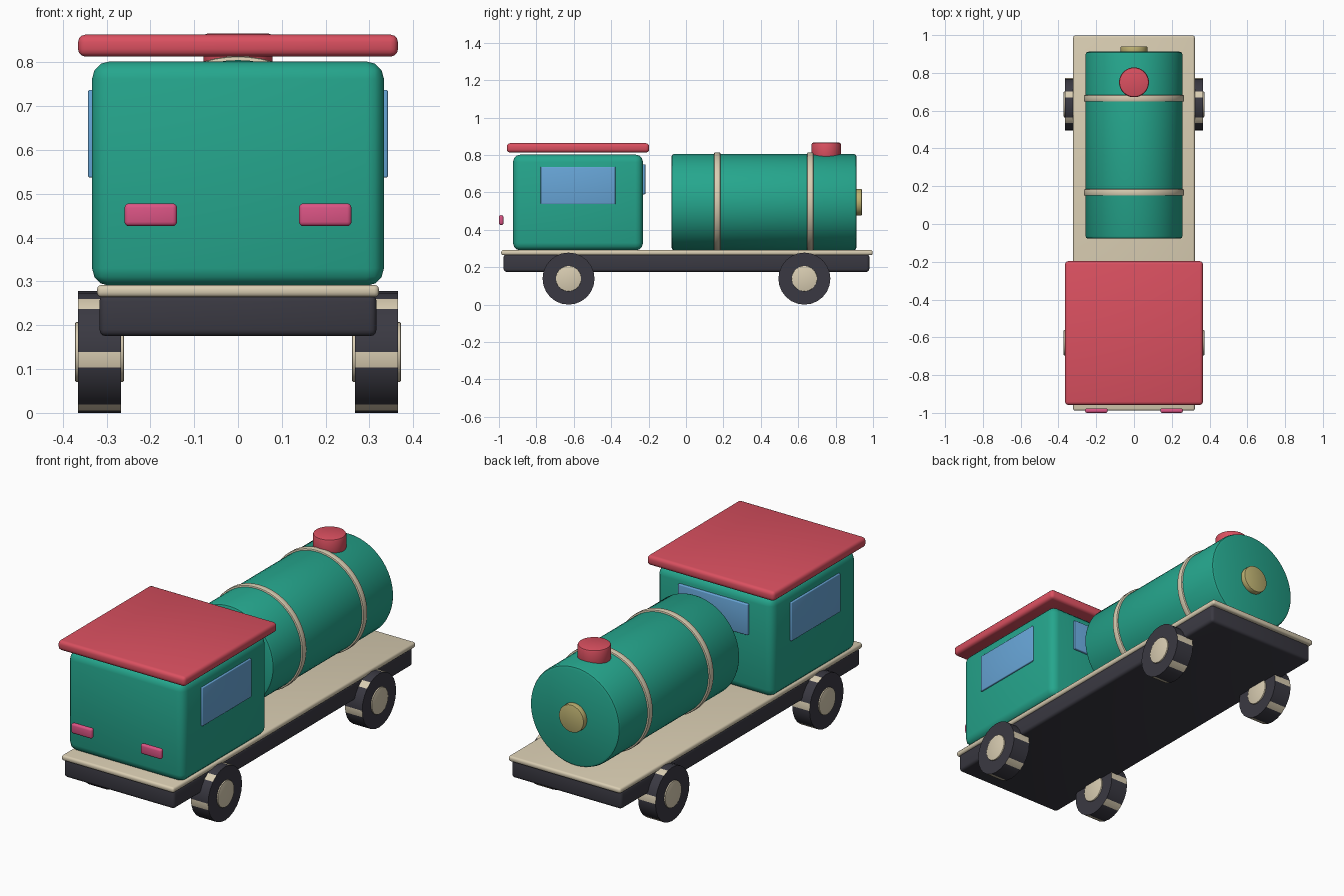
import bpy, bmesh, math
from mathutils import Matrix, Vector

if "Cube" in bpy.data.objects:
    bpy.data.objects.remove(bpy.data.objects["Cube"])


def material(name, rgb):
    m = bpy.data.materials.new(name)
    lin = [(c / 255 / 12.92) if c < 11 else ((c / 255 + 0.055) / 1.055) ** 2.4 for c in rgb]
    m.diffuse_color = (*lin, 1)
    m.use_nodes = True
    m.node_tree.nodes["Principled BSDF"].inputs["Base Color"].default_value = m.diffuse_color
    return m


GREEN = material("green paint", (37, 166, 141))
RED = material("red paint", (218, 80, 96))
CREAM = material("cream", (217, 205, 178))
DARK = material("dark rubber", (58, 57, 66))
BLUE = material("blue glass", (104, 166, 216))
PINK = material("pink lamp", (218, 84, 132))
BRASS = material("pale brass", (190, 178, 114))


def finish(bm, name, mats, bevel, segments=3):
    me = bpy.data.meshes.new(name)
    bm.to_mesh(me)
    bm.free()
    ob = bpy.data.objects.new(name, me)
    bpy.context.collection.objects.link(ob)
    for m in mats:
        me.materials.append(m)
    bpy.ops.object.select_all(action='DESELECT')
    ob.select_set(True)
    bpy.context.view_layer.objects.active = ob
    if bevel:
        mod = ob.modifiers.new("soft edges", 'BEVEL')
        mod.width = bevel
        mod.segments = segments
        mod.limit_method = 'ANGLE'
        mod.angle_limit = math.radians(40)
        bpy.ops.object.modifier_apply(modifier=mod.name)
    bpy.ops.object.shade_smooth_by_angle(angle=math.radians(35))
    return ob


def box(name, mat, x, y, z, bevel=0.0):
    """Box from (min, max) ranges."""
    bm = bmesh.new()
    bmesh.ops.create_cube(bm, size=1)
    for v in bm.verts:
        v.co = Vector([r[0] + (c + 0.5) * (r[1] - r[0]) for c, r in zip(v.co, (x, y, z))])
    return finish(bm, name, [mat], bevel)


def cylinder(name, mats, centre, radius, depth, axis, sides=48, bevel=0.0, rule=None):
    bm = bmesh.new()
    bmesh.ops.create_cone(bm, cap_ends=True, segments=sides, radius1=radius,
                          radius2=radius, depth=depth)
    turn = {'X': Matrix.Rotation(math.pi / 2, 4, 'Y'),
            'Y': Matrix.Rotation(math.pi / 2, 4, 'X'),
            'Z': Matrix.Identity(4)}[axis]
    bmesh.ops.transform(bm, matrix=turn, verts=bm.verts)
    if rule:
        for f in bm.faces:
            f.material_index = rule(f.calc_center_median())
    bmesh.ops.translate(bm, vec=centre, verts=bm.verts)
    return finish(bm, name, mats, bevel, 2)


# Wagon bed
box("chassis", DARK, (-0.316, 0.316), (-0.975, 0.98), (0.175, 0.27), 0.015)
box("deck", CREAM, (-0.322, 0.322), (-0.988, 0.998), (0.264, 0.292), 0.011)

# Cab, roof and lamps
box("cab", GREEN, (-0.333, 0.333), (-0.925, -0.23), (0.29, 0.802), 0.04)
box("roof", RED, (-0.365, 0.365), (-0.958, -0.197), (0.813, 0.863), 0.017)
box("rear_window", BLUE, (-0.2, 0.2), (-0.24, -0.217), (0.59, 0.75), 0.004)
for side, label in ((-1, "left"), (1, "right")):
    xs = sorted((side * 0.325, side * 0.342))
    box(label + "_window", BLUE, xs, (-0.777, -0.377), (0.537, 0.737), 0.004)
    xs = sorted((side * 0.139, side * 0.259))
    box(label + "_lamp", PINK, xs, (-1.0, -0.976), (0.426, 0.478), 0.01)

# Tank with bands, filler hatch and end cap
cylinder("tank", [GREEN], (0, 0.417, 0.548), 0.257, 0.99, 'Y', 64, 0.015)
for i, y in enumerate((0.167, 0.665)):
    cylinder(f"tank_band_{i + 1}", [CREAM], (0, y, 0.548), 0.266, 0.034, 'Y', 64, 0.006)
cylinder("hatch", [RED], (0, 0.75, 0.82), 0.079, 0.092, 'Z', 48, 0.01)
cylinder("tank_end_cap", [BRASS], (0, 0.921, 0.548), 0.071, 0.038, 'Y', 48, 0.004)


# Wheels: every fourth tread strip is cream
def tread(c):
    if math.hypot(c.y, c.z) < 0.05:
        return 0
    return int(math.degrees(math.atan2(c.z, -c.y)) % 60 > 45)


for side, sname in ((-1, "left"), (1, "right")):
    for y, ename in ((-0.628, "front"), (0.633, "rear")):
        centre = (side * 0.316, y, 0.139)
        cylinder(f"{ename}_{sname}_wheel", [DARK, CREAM], centre, 0.139, 0.099, 'X', 24, 0, tread)
        cylinder(f"{ename}_{sname}_hub", [CREAM], centre, 0.068, 0.112, 'X', 32, 0.003)
